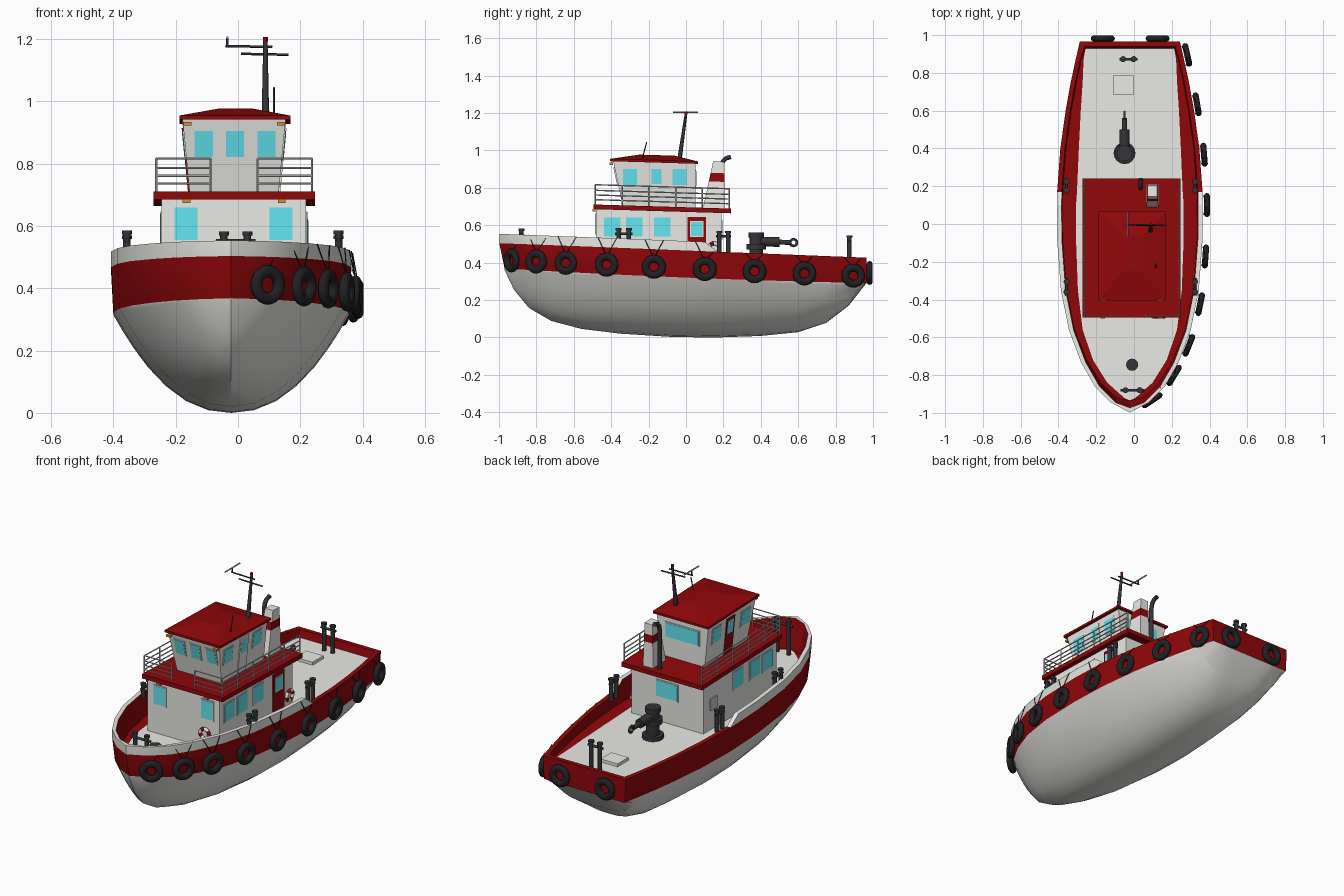
import bpy, bmesh, math
from mathutils import Vector, Matrix

cube = bpy.data.objects.get("Cube")
if cube:
    bpy.data.objects.remove(cube)


def material(name, r, g, b):
    m = bpy.data.materials.new(name)
    m.use_nodes = True
    m.diffuse_color = (r, g, b, 1)
    m.node_tree.nodes["Principled BSDF"].inputs["Base Color"].default_value = (r, g, b, 1)
    return m


WHITE = material("white_paint", .82, .82, .78)
RED = material("red_paint", .28, .002, .003)
GLASS = material("window_glass", .13, .8, .9)
BLACK = material("black_rubber", .015, .015, .017)
STEEL = material("dark_steel", .035, .035, .04)
RAIL = material("rail_grey", .75, .75, .75)
AMBER = material("amber_lamp", .6, .3, .02)

CX = -.022      # hull centreline
HX = -.0125     # superstructure centreline
TILT = -.03     # superstructure follows the sheer


def finish(name, bm, *mats, smooth=None):
    bmesh.ops.recalc_face_normals(bm, faces=bm.faces)
    me = bpy.data.meshes.new(name)
    bm.to_mesh(me)
    bm.free()
    ob = bpy.data.objects.new(name, me)
    bpy.context.collection.objects.link(ob)
    for m in mats:
        me.materials.append(m)
    if smooth:
        bpy.ops.object.select_all(action='DESELECT')
        ob.select_set(True)
        bpy.context.view_layer.objects.active = ob
        bpy.ops.object.shade_smooth_by_angle(angle=math.radians(smooth))


def rods(name, parts, mat, sides=8):
    """Straight round bars; each part is (start, end, radius[, end radius])."""
    bm = bmesh.new()
    for p, q, *r in parts:
        p, q = Vector(p), Vector(q)
        d = q - p
        mx = Matrix.Translation((p + q) / 2) @ d.to_track_quat('Z', 'Y').to_matrix().to_4x4()
        bmesh.ops.create_cone(bm, cap_ends=True, segments=sides, radius1=r[0],
                              radius2=r[-1], depth=d.length, matrix=mx)
    finish(name, bm, mat, smooth=50)


def frustum(name, low, top, mat):
    """Tapered block between two rectangles (x0, x1, y0, y1, z)."""
    bm = bmesh.new()
    rings = [[bm.verts.new((x, y, z + TILT * y)) for x, y in
              ((x0, y0), (x1, y0), (x1, y1), (x0, y1))] for x0, x1, y0, y1, z in (low, top)]
    for ring in rings:
        bm.faces.new(ring)
    for i in range(4):
        j = (i + 1) % 4
        bm.faces.new((rings[0][i], rings[0][j], rings[1][j], rings[1][i]))
    finish(name, bm, mat)


def panel(name, centre, right, up, w, h, mat, depth=.008):
    right, up = Vector(right).normalized(), Vector(up).normalized()
    rot = Matrix((right, up, right.cross(up))).transposed().to_4x4()
    bm = bmesh.new()
    bmesh.ops.create_cube(bm, size=1, matrix=Matrix.Translation(centre) @ rot
                          @ Matrix.Diagonal((w, h, depth, 1)))
    finish(name, bm, mat)


def window(name, centre, right, up, w, h):
    panel(name + "_frame", centre, right, up, w + .012, h + .012, WHITE, .006)
    panel(name, centre, right, up, w, h, GLASS, .009)


def ring(name, centre, normal, major, minor, mat, stripe=None):
    """Slightly flattened torus, optionally with four striped quarters."""
    bpy.ops.mesh.primitive_torus_add(major_segments=24, minor_segments=10,
                                     major_radius=major, minor_radius=minor)
    ob = bpy.context.object
    ob.name = name
    ob.data.materials.append(mat)
    if stripe:
        ob.data.materials.append(stripe)
        for f in ob.data.polygons:
            f.material_index = int(math.sin(4 * math.atan2(f.center.y, f.center.x)) > 0)
    rot = Vector(normal).to_track_quat('Z', 'Y').to_matrix().to_4x4()
    ob.matrix_world = Matrix.Translation(centre) @ rot @ Matrix.Diagonal((1, 1, .85, 1))
    bpy.ops.object.shade_smooth()


# Hull stations: y, half beam, half deck, keel height, fullness
STATIONS = [(-.97, 0, 0, .36, 1.2), (-.92, .1, .03, .255, 1.3), (-.84, .185, .12, .158, 1.5),
            (-.72, .258, .195, .088, 1.7), (-.56, .322, .25, .046, 1.9), (-.35, .365, .275, .02, 2.1),
            (-.08, .385, .285, .003, 2.2), (.1, .386, .285, 0, 2.2), (.17, .385, .28, 0, 2.2),
            (.4, .368, .27, .008, 2.2), (.6, .34, .26, .028, 2.4), (.75, .313, .25, .078, 3),
            (.87, .287, .245, .17, 5), (.965, .265, .235, .29, 5)]


def chine(y): return .32 - .04 * y + .01 * y * y
def band_top(y): return .465 - .04 * y
def rail_top(y): return band_top(y) + (.05 if y < .15 else 0)


def beam(y):
    y = min(max(y, -.97), .965)
    for a, b in zip(STATIONS, STATIONS[1:]):
        if y <= b[0]:
            return a[1] + (b[1] - a[1]) * (y - a[0]) / (b[0] - a[0])


# Hull shell, bulwark, red waterway and deck in one closed skin
N = 9
DECK = .384
bm = bmesh.new()
sections = []
for k, (y, hw, hd, keel, full) in enumerate(STATIONS):
    last = k == len(STATIONS) - 1
    half = []
    for i in range(N):
        u = math.sin(i / (N - 1) * math.pi / 2)
        low = chine(y) if last else keel
        half.append((hw * .98 * u, y, low + (chine(y) - low) * u ** full))
    rake = y - .06 * max(0, -y - .5)
    pull = .025 if k == 0 else -.025 if last else 0
    inside = y + pull * 1.4
    half += [(hw, rake, band_top(y)), (hw, rake, rail_top(y)),
             (max(hw - .025, 0), rake + pull, rail_top(y)),
             (max(hw - .03, 0), inside, DECK), (hd, inside, DECK), (0, inside, DECK)]
    sections.append([[bm.verts.new((CX + s * x, yy, z)) for x, yy, z in half] for s in (1, -1)])
for (y, *_), a, b in zip(STATIONS, sections, sections[1:]):
    for s in (0, 1):
        for i in range(len(a[s]) - 1):
            f = bm.faces.new((a[s][i], b[s][i], b[s][i + 1], a[s][i + 1]))
            rim_red = i == N + 1 and y > .15
            f.material_index = int(i in (N - 1, N + 2, N + 3) or rim_red)
# Transom, stern rim and inner stern wall
L, R = sections[-1]
for loop in (L[:N + 2] + R[N + 1:0:-1], [L[N + 1], R[N + 1], R[N + 2], L[N + 2]],
             [L[N + 2], R[N + 2], R[N + 3], R[N + 4], L[N + 5], L[N + 4], L[N + 3]]):
    bm.faces.new(loop).material_index = 1
bmesh.ops.remove_doubles(bm, verts=bm.verts, dist=.0005)
bmesh.ops.dissolve_degenerate(bm, edges=bm.edges, dist=.0004)
finish("hull", bm, WHITE, RED, smooth=25)

# Tyre fenders on the left side and stern, with their hanging ropes
ropes = []
for y in (-.915, -.79, -.635, -.42, -.17, .1, .365, .63, .89):
    slope = (beam(y + .05) - beam(y - .05)) / .1
    n = Vector((1, -slope, 0)).normalized()
    c = Vector((CX + beam(y), y, .37 - .045 * y)) + n * .022
    ring("tyre_fender", c, n, .044, .02, BLACK)
    for dy in (-.05, .05):
        e = max(y + dy, -.96)
        ropes.append((c + Vector((0, 0, .045)), (CX + beam(e) + .004, e, rail_top(e)), .002))
for x in (-.165, .125):
    ring("stern_tyre_fender", (x, .982, .345), (0, 1, 0), .044, .02, BLACK)
rods("fender_ropes", ropes, BLACK, 5)

# Lower deckhouse and boat deck
FRONT, SIDE, UP = Vector((1, 0, 0)), Vector((0, 1, 0)), Vector((0, 0, 1))
frustum("deckhouse", (-.245, .218, -.48, .19, .365), (-.245, .218, -.48, .19, .68), WHITE)
frustum("boat_deck", (-.272, .247, -.495, .24, .671), (-.272, .247, -.495, .24, .696), RED)
for x in (-.167, .138):
    window("deckhouse_front_window", (x, -.481, .607), FRONT, UP, .075, .105)
for x, s in ((.219, 1), (-.246, -1)):
    for y in (-.395, -.277, -.127):
        window("deckhouse_side_window", (x, y, .59), SIDE * s, UP, .088, .1)
window("deckhouse_rear_window", (HX, .191, .575), -FRONT, UP, .135, .09)
panel("deckhouse_door", (.219, .057, .515), SIDE, UP, .1, .26, RED)
window("deckhouse_door_window", (.222, .057, .58), SIDE, UP, .06, .075)
panel("vent_panel", (-.246, .1, .53), -SIDE, UP, .06, .07, RAIL)
ring("lifebuoy_front", (.13, -.492, .47), (0, -1, 0), .028, .01, WHITE, RED)
ring("lifebuoy_side", (.228, .15, .475), (1, 0, 0), .028, .01, WHITE, RED)

# Wheelhouse with outward leaning walls
BASE, FLARE, TALL = .142, .024, .245
frustum("wheelhouse", (HX - BASE, HX + BASE, -.338, .05, .69),
        (HX - BASE - FLARE, HX + BASE + FLARE, -.39, .05, .935), WHITE)
lean = Vector((0, -.052, TALL))
for x in (-.11, -.01, .092):
    window("wheelhouse_front_window", (x, -.374, .864), FRONT, lean, .058, .085)
for s in (1, -1):
    wall = Vector((s * FLARE, 0, TALL))
    x = HX + s * (BASE + FLARE * .67)
    for y in (-.3, -.035):
        window("wheelhouse_side_window", (x, y, .858), SIDE * s, wall, .075, .085)
    panel("wheelhouse_door", (x - s * .004, -.158, .81), SIDE * s, wall, .075, .21, WHITE if s > 0 else RED)
    window("wheelhouse_door_window", (x + s * .001, -.158, .86), SIDE * s, wall, .052, .08)
    panel("wheelhouse_lamp", (HX + s * .15, -.4, .928), FRONT, UP, .025, .012, AMBER, .02)
    panel("deck_lamp", (HX + s * .153, -.49, .68), FRONT, UP, .025, .012, AMBER, .02)
window("wheelhouse_rear_window", (HX, .051, .85), -FRONT, UP, .21, .08)
frustum("roof_eave", (-.188, .168, -.405, .065, .93), (-.188, .168, -.405, .065, .943), RED)
frustum("roof_hip", (-.186, .166, -.402, .062, .943), (-.06, .045, -.25, -.06, .97), RED)

# Boat deck railings, open at the front centre
bars = []
for s in (1, -1):
    edge, gap = HX + s * .25, HX + s * .075
    corners = [(gap, -.485), (edge, -.485), (edge, .232)]
    for h in (.722, .747, .772, .802):
        pts = [(x, y, h + TILT * y) for x, y in corners]
        bars += [(a, b, .0035) for a, b in zip(pts, pts[1:])]
    posts = corners[:2] + [(edge, -.485 + i * .143) for i in range(1, 6)]
    bars += [((x, y, .69 + TILT * y), (x, y, .802 + TILT * y), .004) for x, y in posts]
rods("railings", bars, RAIL, 6)

# Funnel with a red stripe and a bent exhaust
FB, FT = (.065, .13, .09, .21, .69), (.072, .123, .145, .205, .945)
cuts = [0, .58, .76, 1]
for name, t0, t1, m in zip(("funnel_base", "funnel_stripe", "funnel_top"), cuts, cuts[1:], (WHITE, RED, WHITE)):
    frustum(name, *[[a + (b - a) * t for a, b in zip(FB, FT)] for t in (t0, t1)], m)
curve = bpy.data.curves.new("exhaust_pipe", 'CURVE')
curve.dimensions = '3D'
curve.bevel_depth, curve.use_fill_caps = .012, True
spline = curve.splines.new('POLY')
path = [(.19, .69), (.19, .91), (.197, .94), (.212, .957), (.24, .966)]
spline.points.add(len(path) - 1)
for p, (y, z) in zip(spline.points, path):
    p.co = (.035, y, z, 1)
curve.materials.append(STEEL)
bpy.context.collection.objects.link(bpy.data.objects.new("exhaust_pipe", curve))

# Mast, yards and aerial
MX = .088
rods("mast", [((MX, -.035, .95), (MX, 0, 1.195), .012, .007),
              ((-.04, -.003, 1.178), (.11, -.003, 1.175), .004),
              ((.01, -.006, 1.153), (.162, -.006, 1.15), .004),
              ((-.034, -.003, 1.175), (-.034, -.003, 1.205), .004),
              ((.115, -.235, .95), (.115, -.21, 1.045), .003)], STEEL)
rods("mast_lamp", [((MX, 0, 1.193), (MX, 0, 1.207), .008)], RED)
rods("wind_vane", [((-.034, -.07, 1.205), (-.034, .065, 1.205), .004)], RAIL)


# Twin mooring bollards
def bollard_pair(a, b, base, top):
    parts = []
    for x, y in (a, b):
        parts += [((x, y, base), (x, y, top), .012), ((x, y, top - .012), (x, y, top), .016)]
    bar = [Vector((*p, top - .03)) for p in (a, b)]
    d = (bar[1] - bar[0]) * .35
    rods("bollards", parts + [(bar[0] - d, bar[1] + d, .007)], STEEL, 12)


for x in (CX - .335, CX + .345):
    bollard_pair((x, .178), (x, .225), .44, .57)
    bollard_pair((x, -.36), (x, -.305), .5, .585)
bollard_pair((-.058, .873), (-.002, .873), DECK, .545)
bollard_pair((-.045, -.88), (.03, -.88), DECK, .582)

# Towing winch, capstan and hatch
WX, WY = -.05, .375
rods("towing_winch", [((WX, WY, .38), (WX, WY, .405), .058), ((WX, WY, .4), (WX, WY, .54), .036),
                      ((WX, WY, .47), (WX, WY, .5), .052), ((WX, WY, .535), (WX, WY, .562), .042),
                      ((WX, .39, .513), (WX, .5, .51), .026), ((WX, .5, .51), (WX, .56, .507), .013)], STEEL, 16)
ring("tow_hook", (WX, .575, .507), (1, 0, 0), .018, .007, STEEL)
rods("capstan", [((-.01, -.745, .38), (-.01, -.745, .44), .02), ((-.01, -.745, .44), (-.01, -.745, .465), .032)],
     STEEL, 16)
panel("deck_hatch", (-.055, .735, DECK + .005), FRONT, SIDE, .11, .1, WHITE, .025)
